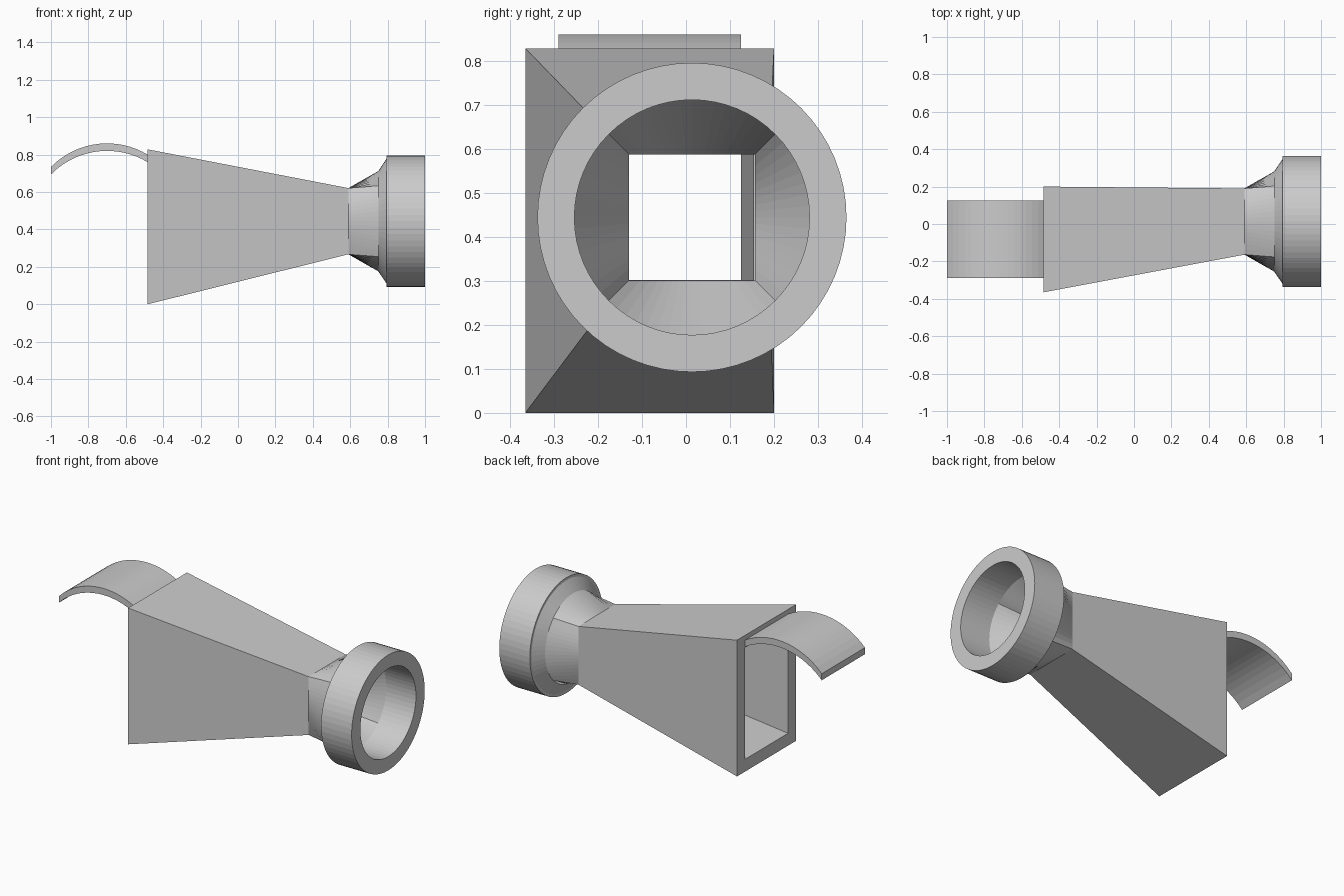
import bpy, bmesh
from math import cos, sin, pi, sqrt

if "Cube" in bpy.data.objects:
    bpy.data.objects.remove(bpy.data.objects["Cube"])


def loft(name, sections, closed=False):
    """Skin a list of equally sized closed loops."""
    bm = bmesh.new()
    loops = [[bm.verts.new(p) for p in s] for s in sections]
    n = len(loops[0])
    pairs = list(zip(loops, loops[1:]))
    if closed:
        pairs.append((loops[-1], loops[0]))
    for a, b in pairs:
        for i in range(n):
            j = (i + 1) % n
            bm.faces.new((a[i], a[j], b[j], b[i]))
    if not closed and name == "curved_tongue":
        bm.faces.new(loops[0])
        bm.faces.new(loops[-1])
    bmesh.ops.recalc_face_normals(bm, faces=bm.faces[:])
    me = bpy.data.meshes.new(name)
    bm.to_mesh(me)
    bm.free()
    ob = bpy.data.objects.new(name, me)
    bpy.context.collection.objects.link(ob)
    return ob


def rect(x, y0, y1, z0, z1):
    return [(x, y0, z0), (x, y1, z0), (x, y1, z1), (x, y0, z1)]


CY, CZ, N = 0.0135, 0.444, 64
ANG = [2 * pi * i / N for i in range(N)]


def circle(x, r):
    return [(x, CY + r * cos(a), CZ + r * sin(a)) for a in ANG]


def square(x, h):
    pts = []
    for a in ANG:
        k = h / max(abs(cos(a)), abs(sin(a)))
        pts.append((x, CY + k * cos(a), CZ + k * sin(a)))
    return pts


# Hollow tapered duct, open at both ends
loft("tapered_duct", [
    rect(0.59, -0.164, 0.19, 0.267, 0.621),
    rect(-0.483, -0.365, 0.2, 0.0, 0.828),
    rect(-0.483, -0.29, 0.125, 0.075, 0.753),
    rect(0.59, -0.131, 0.155, 0.302, 0.587)])

# Square-to-round neck with thick round collar and funnel inside
loft("round_collar", [
    square(0.59, 0.177), circle(0.75, 0.268), circle(0.795, 0.335),
    circle(0.795, 0.351), circle(1.0, 0.351),
    circle(1.0, 0.267), circle(0.80, 0.267), square(0.59, 0.143)])

# Arched tongue at the wide opening
R, steps = 0.42, 16
sections = []
for i in range(steps + 1):
    x = -1.0 + 0.52 * i / steps
    z = 0.86 - R + sqrt(R * R - (x + 0.7) ** 2)
    sections.append(rect(x, -0.29, 0.125, z - 0.04, z))
loft("curved_tongue", sections)
